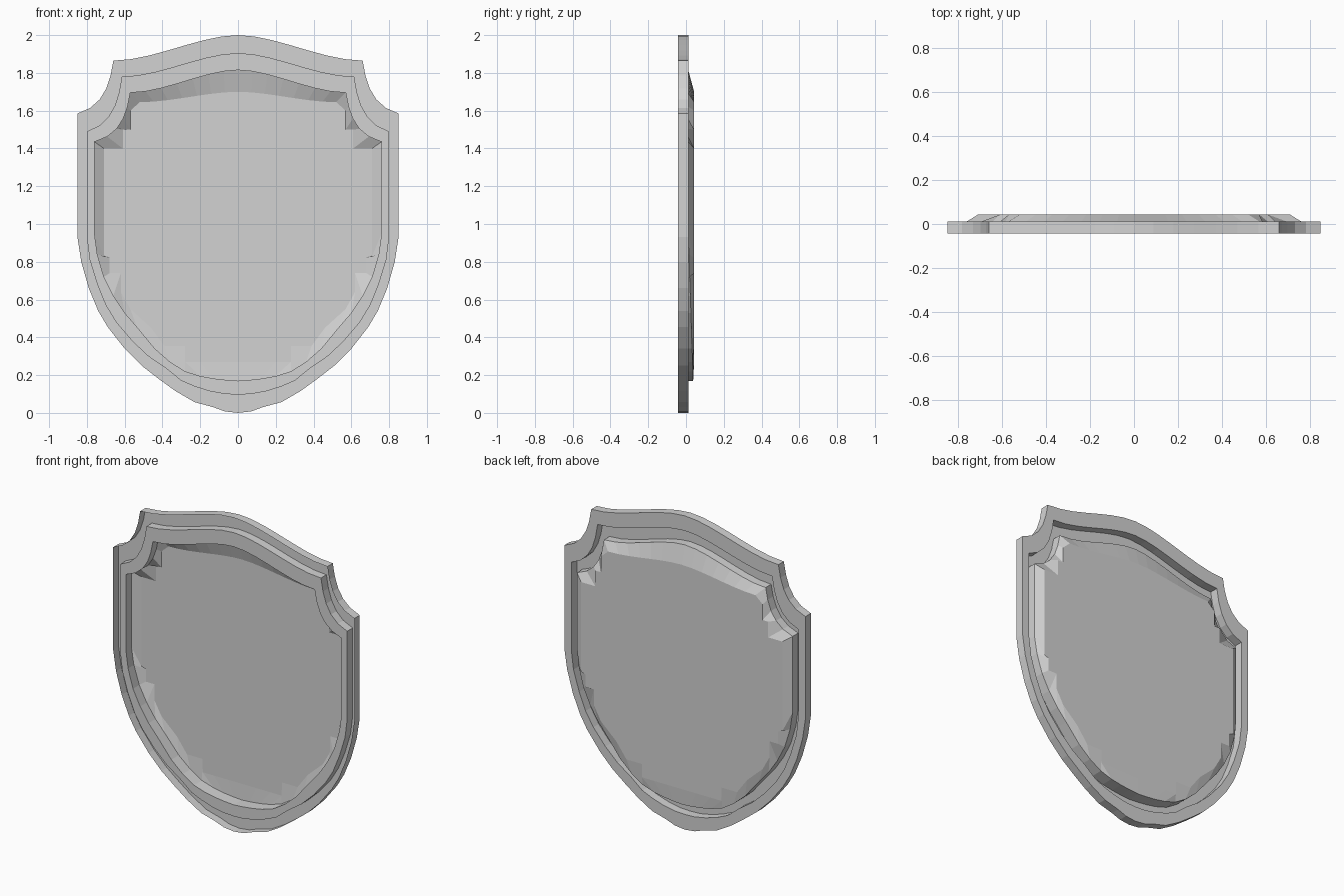
import bpy
import bmesh
from mathutils import Vector
from mathutils.geometry import interpolate_bezier

cube = bpy.data.objects.get("Cube")
if cube:
    bpy.data.objects.remove(cube, do_unlink=True)

# Single plain grey
GREY = (0.65, 0.65, 0.65, 1.0)
grey = bpy.data.materials.new("plain grey")
grey.use_nodes = True
grey.diffuse_color = GREY
for node in grey.node_tree.nodes:
    if node.type == 'BSDF_PRINCIPLED':
        node.inputs["Base Color"].default_value = GREY

# Depth levels of the pressed sheet
FRONT, MIDDLE, BACK = -0.043, 0.012, 0.043


def curve(start, handle_a, handle_b, end, count):
    """Points (x, z) along one bezier segment."""
    knots = [Vector((x, z, 0)) for x, z in (start, handle_a, handle_b, end)]
    return [(p.x, p.y) for p in interpolate_bezier(*knots, count)]


def crown(peak, corner):
    """S-shaped top edge from the centre out to the corner."""
    (_, z0), (x1, z1) = peak, corner
    return curve(peak, (x1 * 0.3, z0), (x1 * 0.68, z1), corner, 8)


def notch(corner, shoulder):
    """Scooped cut between the top corner and the shoulder."""
    (x0, z0), (x1, z1) = corner, shoulder
    dx, dz = x1 - x0, z1 - z0
    return curve(corner, (x0 + dx * 0.1, z0 + dz * 0.5),
                 (x0 + dx * 0.32, z0 + dz * 0.87), shoulder, 6)


def outline(peak, corner, shoulder, lower):
    """Half of a shield outline, from the top centre to the bottom tip."""
    return crown(peak, corner) + notch(corner, shoulder)[1:] + lower


def whole(half):
    """Mirror a half outline into a closed loop."""
    return half + [(-x, z) for x, z in half[-2:0:-1]]


def level(points, depth):
    return [(x, depth, z) for x, z in points]


def build(name, loops, capped=False):
    """Skin matching loops into a sheet, with an optional flat end."""
    bm = bmesh.new()
    rings = [[bm.verts.new(co) for co in loop] for loop in loops]
    for a, b in zip(rings, rings[1:]):
        n = len(a)
        for i in range(n):
            j = (i + 1) % n
            bm.faces.new((a[i], a[j], b[j], b[i]))
    if capped:
        bm.faces.new(rings[-1])
    bmesh.ops.recalc_face_normals(bm, faces=bm.faces)
    mesh = bpy.data.meshes.new(name)
    bm.to_mesh(mesh)
    bm.free()
    mesh.materials.append(grey)
    obj = bpy.data.objects.new(name, mesh)
    bpy.context.collection.objects.link(obj)
    return obj


# Outlines: outer edge, inner edge of the rim, opening of the dish
outer = whole(outline((0, 2), (0.66, 1.865), (0.85, 1.585), [
    (0.85, 0.93), (0.83, 0.8), (0.79, 0.66), (0.74, 0.54), (0.69, 0.455),
    (0.6, 0.34), (0.51, 0.25), (0.42, 0.18), (0.33, 0.115), (0.23, 0.057),
    (0.13, 0.03), (0.07, 0.008), (0, 0)]))
inner = whole(outline((0, 1.905), (0.615, 1.78), (0.8, 1.49), [
    (0.8, 0.93), (0.785, 0.81), (0.745, 0.68), (0.7, 0.57), (0.645, 0.48),
    (0.56, 0.38), (0.475, 0.3), (0.38, 0.235), (0.3, 0.17), (0.23, 0.14),
    (0.15, 0.115), (0.07, 0.1), (0, 0.097)]))
opening = whole(outline((0, 1.815), (0.57, 1.695), (0.76, 1.435), [
    (0.76, 0.95), (0.745, 0.84), (0.71, 0.72), (0.66, 0.62), (0.6, 0.53),
    (0.535, 0.455), (0.44, 0.34), (0.36, 0.27), (0.28, 0.22), (0.2, 0.195),
    (0.13, 0.182), (0.06, 0.174), (0, 0.17)]))

# Stepped outline of the flat dish floor
floor = whole(crown((0, 1.7), (0.52, 1.645)) + [
    (0.57, 1.6), (0.57, 1.5), (0.61, 1.5), (0.61, 1.4), (0.71, 1.4),
    (0.71, 0.83), (0.68, 0.82), (0.68, 0.74), (0.62, 0.74), (0.62, 0.64),
    (0.57, 0.55), (0.46, 0.45), (0.39, 0.355), (0.28, 0.355), (0.28, 0.27),
    (0.2, 0.27), (0.1, 0.27), (0, 0.27)])


def wall_depth(z):
    """The dish wall grows deeper toward the bottom tip."""
    t = min(1.0, max(0.0, (0.95 - z) / 0.78))
    return MIDDLE + t * 0.026


dish_edge = [(x, wall_depth(z), z) for x, z in opening]

# Rim channel: outer wall, set-back band and inner wall
build("rim_channel", [level(outer, FRONT), level(outer, MIDDLE),
                      level(inner, MIDDLE), level(inner, FRONT)])

# Raised lip around the dish
build("raised_lip", [level(inner, FRONT), level(opening, FRONT)])

# Dished centre panel: wall, sloping border and flat floor
build("dished_panel", [level(opening, FRONT), dish_edge, level(floor, BACK)],
      capped=True)
